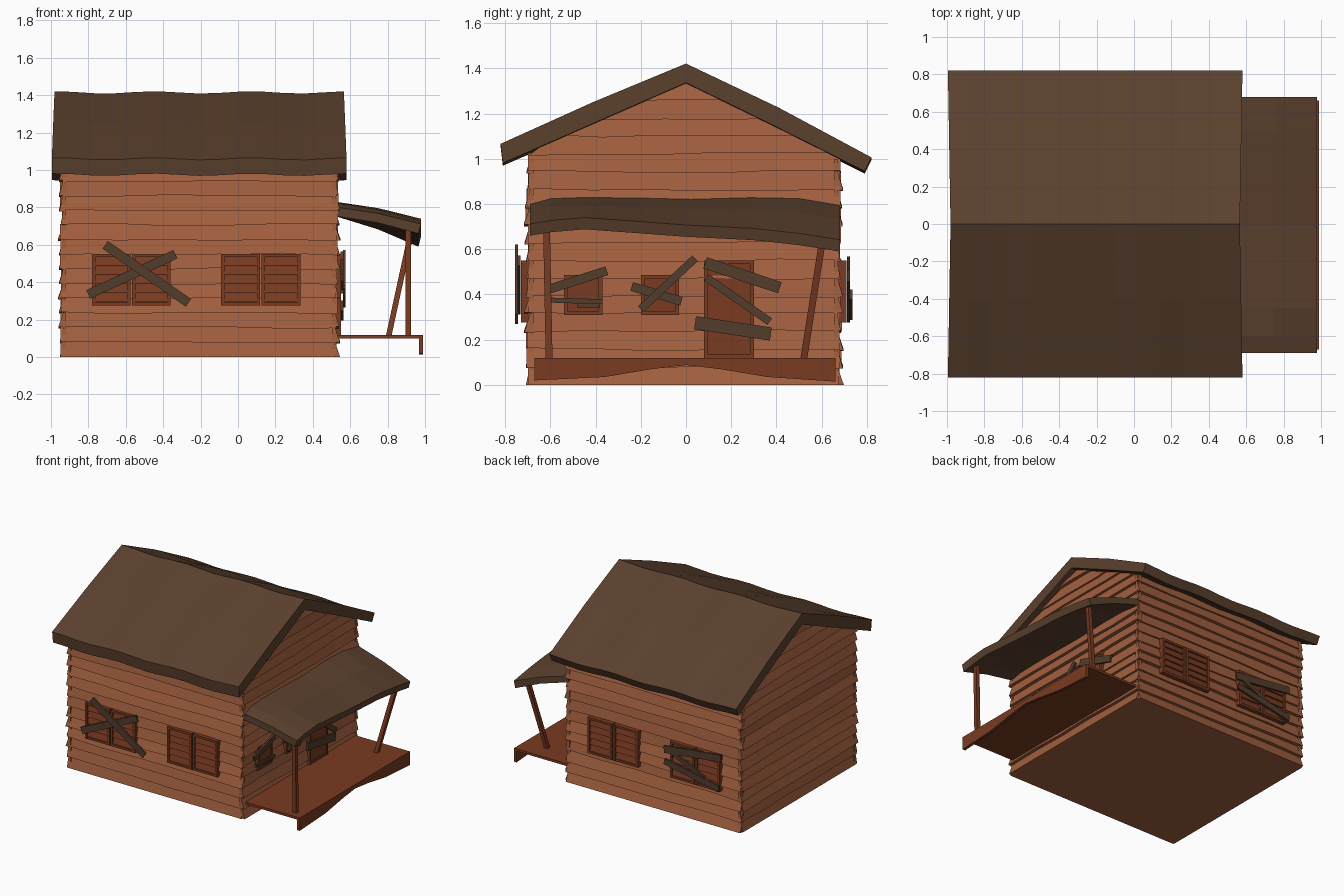
import bpy, bmesh, math, random
from mathutils import Vector

if "Cube" in bpy.data.objects:
    bpy.data.objects.remove(bpy.data.objects["Cube"])

random.seed(4)


def jit(a):
    return random.uniform(-a, a)


def material(name, rgb):
    m = bpy.data.materials.new(name)
    m.diffuse_color = (*rgb, 1)
    m.use_nodes = True
    m.node_tree.nodes["Principled BSDF"].inputs["Base Color"].default_value = m.diffuse_color
    return m


WALL = material("wall_wood", (0.36, 0.115, 0.05))
TRIM = material("red_trim", (0.19, 0.043, 0.015))
ROOF = material("roof_wood", (0.105, 0.052, 0.027))
BOARD = material("old_board", (0.085, 0.045, 0.025))


def loft(bm, rings):
    """Closed cross-sections joined into a capped solid."""
    vs = [[bm.verts.new(p) for p in r] for r in rings]
    n = len(vs[0])
    for a, b in zip(vs, vs[1:]):
        for i in range(n):
            j = (i + 1) % n
            bm.faces.new((a[i], a[j], b[j], b[i]))
    bm.faces.new(vs[0])
    bm.faces.new(vs[-1][::-1])


def finish(name, bm, mat):
    bmesh.ops.recalc_face_normals(bm, faces=bm.faces)
    me = bpy.data.meshes.new(name)
    bm.to_mesh(me)
    bm.free()
    me.materials.append(mat)
    ob = bpy.data.objects.new(name, me)
    bpy.context.collection.objects.link(ob)


def solid(name, rings, mat):
    bm = bmesh.new()
    loft(bm, rings)
    finish(name, bm, mat)


# Wall frames: u along the wall, v up, n outwards
def front(u, v, n): return (u, -0.685 - n, v)
def back(u, v, n): return (u, 0.665 + n, v)
def right(u, v, n): return (0.515 + n, u, v)
def left(u, v, n): return (-0.93 - n, u, v)


def plank(bm, W, a, b, width, n0, n1):
    """Straight board on a wall from a to b."""
    a, b = Vector(a), Vector(b)
    d = (b - a).normalized()
    s = Vector((-d.y, d.x)) * width / 2
    loft(bm, [[W(*(p - s), n0), W(*(p + s), n0), W(*(p + s), n1), W(*(p - s), n1)] for p in (a, b)])


# House core
pent = [(-0.685, 0), (0.665, 0), (0.665, 1.02), (0, 1.35), (-0.685, 1.02)]
solid("house_core", [[(x, y, z) for y, z in pent] for x in (-0.93, 0.515)], WALL)


# Uneven clapboard siding
def siding(name, W, lo, hi, top):
    bm = bmesh.new()
    pitch = 0.0785
    for k in range(math.ceil(top / pitch)):
        v0, v1 = k * pitch, min((k + 1) * pitch + 0.004, top)
        e0, e1, out = jit(0.007), jit(0.007), 0.025 + jit(0.008)
        rings = []
        for i in range(6):
            t = i / 5
            w = 0 if k == 0 else jit(0.007)
            e = e0 * (1 - t) + e1 * t

            def p(v, n):
                return W(lo(v) * (1 - t) + hi(v) * t + e, v, n)
            rings.append([p(v0 + w, -0.01), p(v0 + w, out), p(v1, 0.004), p(v1, -0.01)])
        loft(bm, rings)
    finish(name, bm, WALL)


for name, W in (("front", front), ("back", back)):
    siding(name + "_siding", W, lambda v: -0.945, lambda v: 0.53, 1.0)
for name, W in (("right", right), ("left", left)):
    siding(name + "_siding", W, lambda v: -min(0.702, (1.36 - v) / 0.44),
           lambda v: min(0.682, (1.36 - v) / 0.46), 1.34)

# Main roof: one bent slab with a slight ripple
profile = [(-0.82, 1.06), (-0.41, 1.245), (0, 1.415), (0.41, 1.22), (0.82, 1.0),
           (0.79, 0.94), (0.4, 1.135), (0, 1.33), (-0.4, 1.155), (-0.81, 0.975)]
rings = []
N = 14
for i in range(N + 1):
    x = -0.995 + 1.575 * i / N
    wave = 0.006 * math.cos(2 * math.pi * (x + 0.45) / 0.52)
    end = 1 if i == 0 else -1 if i == N else 0
    rings.append([(x + end * 0.014 * (1 - abs(y) / 0.82), y, z + wave) for y, z in profile])
solid("main_roof", rings, ROOF)

# Sagging porch roof
edge = [(-0.69, 0.66), (-0.6, 0.675), (-0.45, 0.688), (-0.2, 0.67), (0, 0.655),
        (0.3, 0.64), (0.5, 0.618), (0.68, 0.59)]
rings = []
for y, b in edge:
    t = 0.83 - (0.03 if abs(y) > 0.65 else 0.008 * (1 + math.cos(y * 9)) / 2)
    rings.append([(0.515, y, t + 0.003), (0.75, y, (t + b + 0.052) / 2 + 0.012), (0.978, y, b + 0.052),
                  (0.965, y, b), (0.75, y, (t + b - 0.045) / 2 + 0.01), (0.515, y, t - 0.045)])
solid("porch_roof", rings, ROOF)

# Porch deck and bowed front skirt
solid("porch_deck", [[(x, y, z) for x, z in ((0.5, 0.1), (0.98, 0.1), (0.98, 0.118), (0.5, 0.118))]
                     for y in (-0.67, 0.66)], TRIM)
skirt = [(-0.67, 0.02), (-0.36, 0.035), (-0.15, 0.07), (0, 0.088), (0.15, 0.07), (0.36, 0.035), (0.66, 0.015)]
solid("porch_skirt", [[(0.968, y, z), (0.99, y, z), (0.99, y, 0.118), (0.968, y, 0.118)]
                      for y, z in skirt], TRIM)


# Porch posts, one leaning
def post(name, a, b, r=0.015):
    solid(name, [[(x - r, y - r, z), (x + r, y - r, z), (x + r, y + r, z), (x - r, y + r, z)]
                 for x, y, z in (a, b)], TRIM)


post("straight_post", (0.91, -0.605, 0.11), (0.91, -0.617, 0.71))
post("leaning_post", (0.805, 0.52, 0.11), (0.922, 0.605, 0.65))


# Louvred shutter pairs
def shutters(name, W, u0, u1, v0, v1):
    bm = bmesh.new()
    m = (u0 + u1) / 2
    for a, b in ((u0, m - 0.004), (m + 0.004, u1)):
        plank(bm, W, (a, (v0 + v1) / 2), (b, (v0 + v1) / 2), v1 - v0, 0, 0.028)
        for u in (a + 0.009, b - 0.009):
            plank(bm, W, (u, v0), (u, v1), 0.018, 0, 0.045)
        for v in (v0 + 0.008, v1 - 0.008):
            plank(bm, W, (a, v), (b, v), 0.016, 0, 0.044)
        h = (v1 - v0 - 0.032) / 5
        for k in range(5):
            z = v0 + 0.016 + k * h
            loft(bm, [[W(u, z + 0.004, 0.02), W(u, z + 0.004, 0.041), W(u, z + h, 0.03), W(u, z + h, 0.02)]
                      for u in (a + 0.018, b - 0.018)])
    finish(name, bm, TRIM)


for name, W in (("front", front), ("back", back)):
    shutters(name + "_left_shutters", W, -0.78, -0.36, 0.275, 0.55)
    shutters(name + "_right_shutters", W, -0.09, 0.335, 0.275, 0.55)


# Porch windows and door: panel with a raised border
def panel(name, W, u0, u1, v0, v1):
    bm = bmesh.new()
    c = (v0 + v1) / 2
    plank(bm, W, (u0, c), (u1, c), v1 - v0, 0, 0.028)
    for u in (u0 + 0.008, u1 - 0.008):
        plank(bm, W, (u, v0), (u, v1), 0.016, 0, 0.036)
    for v in (v0 + 0.008, v1 - 0.008):
        plank(bm, W, (u0, v), (u1, v), 0.016, 0, 0.035)
    finish(name, bm, TRIM)


panel("porch_window_left", right, -0.54, -0.37, 0.31, 0.485)
panel("porch_window_right", right, -0.2, -0.03, 0.31, 0.485)
panel("door", right, 0.08, 0.3, 0.118, 0.55)

# Nailed boards: wall, name, list of (start, end, width)
boards = [
    (front, "front_window", [((-0.8, 0.335), (-0.335, 0.55), 0.05), ((-0.71, 0.6), (-0.265, 0.29), 0.05)]),
    (back, "back_window", [((-0.8, 0.54), (-0.32, 0.485), 0.055), ((-0.79, 0.31), (-0.33, 0.4), 0.045),
                           ((-0.78, 0.29), (-0.34, 0.5), 0.03)]),
    (right, "porch_window_left", [((-0.6, 0.425), (-0.35, 0.505), 0.04), ((-0.6, 0.375), (-0.37, 0.368), 0.022),
                                  ((-0.48, 0.35), (-0.38, 0.352), 0.02)]),
    (right, "porch_window_right", [((-0.24, 0.435), (-0.02, 0.37), 0.04), ((-0.2, 0.335), (0.04, 0.56), 0.035)]),
    (right, "door", [((0.085, 0.54), (0.415, 0.43), 0.052), ((0.09, 0.475), (0.37, 0.28), 0.035),
                     ((0.04, 0.275), (0.375, 0.225), 0.058)]),
]
for W, name, items in boards:
    bm = bmesh.new()
    for i, (a, b, w) in enumerate(items):
        n = (0.046 if W in (front, back) else 0.034) + 0.012 * (i == 1)
        plank(bm, W, a, b, w, n, n + 0.014)
    finish(name + "_boards", bm, BOARD)
